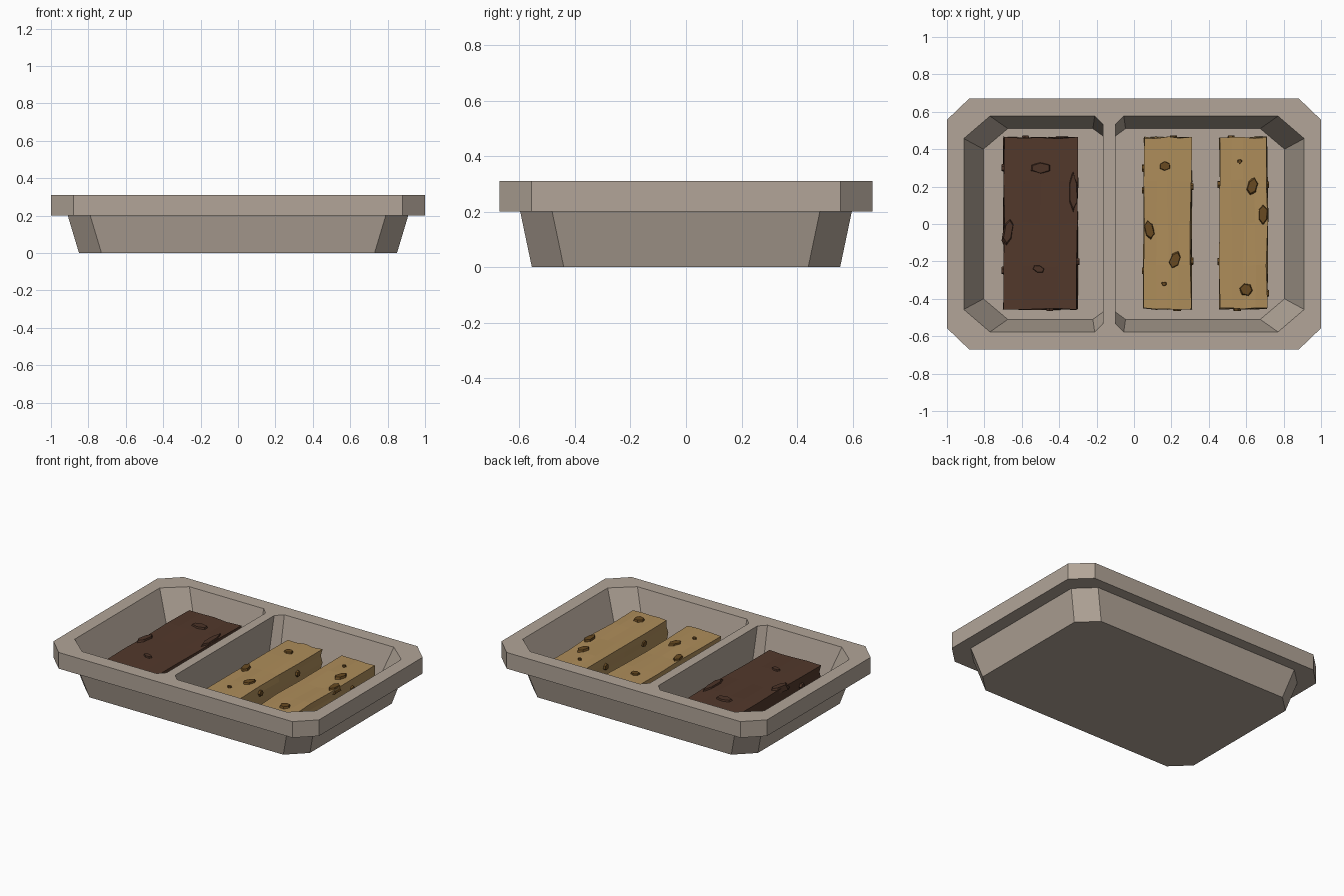
import bpy, bmesh, math, random
from mathutils import Vector, Matrix

if "Cube" in bpy.data.objects:
    bpy.data.objects.remove(bpy.data.objects["Cube"])

random.seed(4)
FLOOR, BAR_TOP = 0.04, 0.215


def material(name, srgb):
    m = bpy.data.materials.new(name)
    lin = [((c / 255 + 0.055) / 1.055) ** 2.4 for c in srgb]
    m.diffuse_color = (*lin, 1)
    m.use_nodes = True
    m.node_tree.nodes["Principled BSDF"].inputs["Base Color"].default_value = m.diffuse_color
    return m


CLAY = material("warm grey tray", (178, 165, 152))
CHOC = material("dark chocolate", (82, 56, 43))
CHOC_CHIP = material("chocolate chunk", (76, 51, 39))
GOLD = material("golden biscuit", (174, 141, 90))
CHIP = material("brown chip", (104, 74, 33))


def finish(bm, name, mat):
    bmesh.ops.recalc_face_normals(bm, faces=bm.faces)
    me = bpy.data.meshes.new(name)
    bm.to_mesh(me)
    bm.free()
    me.materials.append(mat)
    ob = bpy.data.objects.new(name, me)
    bpy.context.collection.objects.link(ob)
    return ob


def ring(bm, x0, x1, y, left, right, z):
    """Chamfered rectangle; left/right are the (dx, dy) corner cuts."""
    (a, b), (c, d) = left, right
    pts = [(x0 + a, -y), (x1 - c, -y), (x1, -y + d), (x1, y - d),
           (x1 - c, y), (x0 + a, y), (x0, y - b), (x0, -y + b)]
    return [bm.verts.new((px, py, z)) for px, py in pts]


def skin(bm, r0, r1):
    for i in range(8):
        j = (i + 1) % 8
        bm.faces.new((r0[i], r0[j], r1[j], r1[i]))


# tray: tapered body, overhanging rim, two sunken compartments
bm = bmesh.new()
cut = (0.12, 0.115)
outer = [ring(bm, -x, x, y, cut, cut, z) for x, y, z in
         [(0.85, 0.555, 0), (0.91, 0.597, 0.2), (1, 0.672, 0.2), (1, 0.672, 0.31)]]
bm.faces.new(outer[0])
for a, b in zip(outer, outer[1:]):
    skin(bm, a, b)
big_t, big_b, small_t, small_b = (0.14, 0.12), (0.13, 0.11), (0.045, 0.045), (0.055, 0.04)
tops = [outer[-1]]
for x0, x1, side in [(-0.91, -0.165, 1), (-0.10, 0.91, -1)]:
    ct, cb = (big_t, small_t), (big_b, small_b)
    if side < 0:
        ct, cb = ct[::-1], cb[::-1]
    f0, f1 = (x0 + 0.105, x1) if side > 0 else (x0, x1 - 0.105)
    top = ring(bm, x0, x1, 0.577, *ct, 0.31)
    low = ring(bm, f0, f1, 0.51, *cb, FLOOR)
    skin(bm, top, low)
    bm.faces.new(low)
    tops.append(top)
edges = [bm.edges.get((r[i], r[(i + 1) % 8])) for r in tops for i in range(8)]
bmesh.ops.triangle_fill(bm, edges=edges, use_beauty=True, normal=(0, 0, 1))
finish(bm, "tray", CLAY)


# bars: slightly uneven blocks
def bar(name, x0, x1, mat):
    bm = bmesh.new()
    bmesh.ops.create_cube(bm, size=1)
    bmesh.ops.subdivide_edges(bm, edges=bm.edges[:], cuts=3, use_grid_fill=True)
    for v in bm.verts:
        x, y, z = v.co
        j = lambda s: random.uniform(-s, s)
        v.co = ((x0 + x1) / 2 + x * (x1 - x0 - 0.008) + j(0.006),
                y * 0.915 + 0.004 + j(0.006),
                FLOOR + (z + 0.5) * (BAR_TOP - FLOOR) + (j(0.003) if z > -0.49 else 0))
    finish(bm, name, mat)


# chunks: irregular six-sided lumps pressed into the bar surfaces
def chips(name, mat, lumps):
    bm = bmesh.new()
    for (x, y, z), normal, ru, rv, turn in lumps:
        made = bmesh.ops.create_cone(bm, cap_ends=True, segments=6, radius1=1,
                                     radius2=0.7, depth=0.036)["verts"]
        for v in made:
            k = random.uniform(0.82, 1.1)
            v.co.x *= ru * k
            v.co.y *= rv * k
        rot = Vector(normal).to_track_quat('Z', 'Y').to_matrix().to_4x4()
        m = Matrix.Translation((x, y, z)) @ rot @ Matrix.Rotation(math.radians(turn), 4, 'Z')
        bmesh.ops.transform(bm, matrix=m, verts=made)
    finish(bm, name, mat)


def top(x, y, ru, rv, turn=0):
    return ((x, y, BAR_TOP - 0.006), (0, 0, 1), ru, rv, turn)


def side(x, y, sx, z=0.15, r=0.028):
    return ((x - sx * 0.01, y, z), (sx, 0, 0), r, r, random.uniform(0, 60))


def end(x, sy, z=0.14, r=0.028):
    return ((x, 0.004 + sy * 0.452, z), (0, sy, 0), r, r, random.uniform(0, 60))


bar("chocolate_bar", -0.70, -0.30, CHOC)
bar("biscuit_bar_inner", 0.05, 0.31, GOLD)
bar("biscuit_bar_outer", 0.455, 0.715, GOLD)

chips("chocolate_bar_chunks", CHOC_CHIP, [
    top(-0.50, 0.30, 0.075, 0.04), top(-0.51, -0.24, 0.04, 0.025, -20),
    top(-0.325, 0.17, 0.032, 0.14), top(-0.672, -0.04, 0.032, 0.10, -8),
    side(-0.70, 0.30, -1), side(-0.70, -0.25, -1), side(-0.30, -0.2, 1),
    end(-0.45, -1), end(-0.58, 1)])
chips("biscuit_bar_inner_chips", CHIP, [
    top(0.165, 0.31, 0.04, 0.035), top(0.082, -0.03, 0.032, 0.07, 10),
    top(0.22, -0.19, 0.038, 0.062, -20), top(0.16, -0.32, 0.018, 0.016),
    side(0.05, 0.30, -1), side(0.05, 0.18, -1), side(0.05, -0.25, -1),
    side(0.31, 0.20, 1), side(0.31, -0.20, 1, 0.17), end(0.21, 1), end(0.23, -1)])
chips("biscuit_bar_outer_chips", CHIP, [
    top(0.565, 0.335, 0.018, 0.016), top(0.632, 0.20, 0.038, 0.062, -15),
    top(0.69, 0.05, 0.034, 0.07, 0), top(0.60, -0.35, 0.045, 0.045, 20),
    side(0.455, 0.21, -1), side(0.455, -0.20, -1), side(0.715, 0.21, 1),
    side(0.715, -0.37, 1), end(0.52, 1), end(0.55, -1)])
